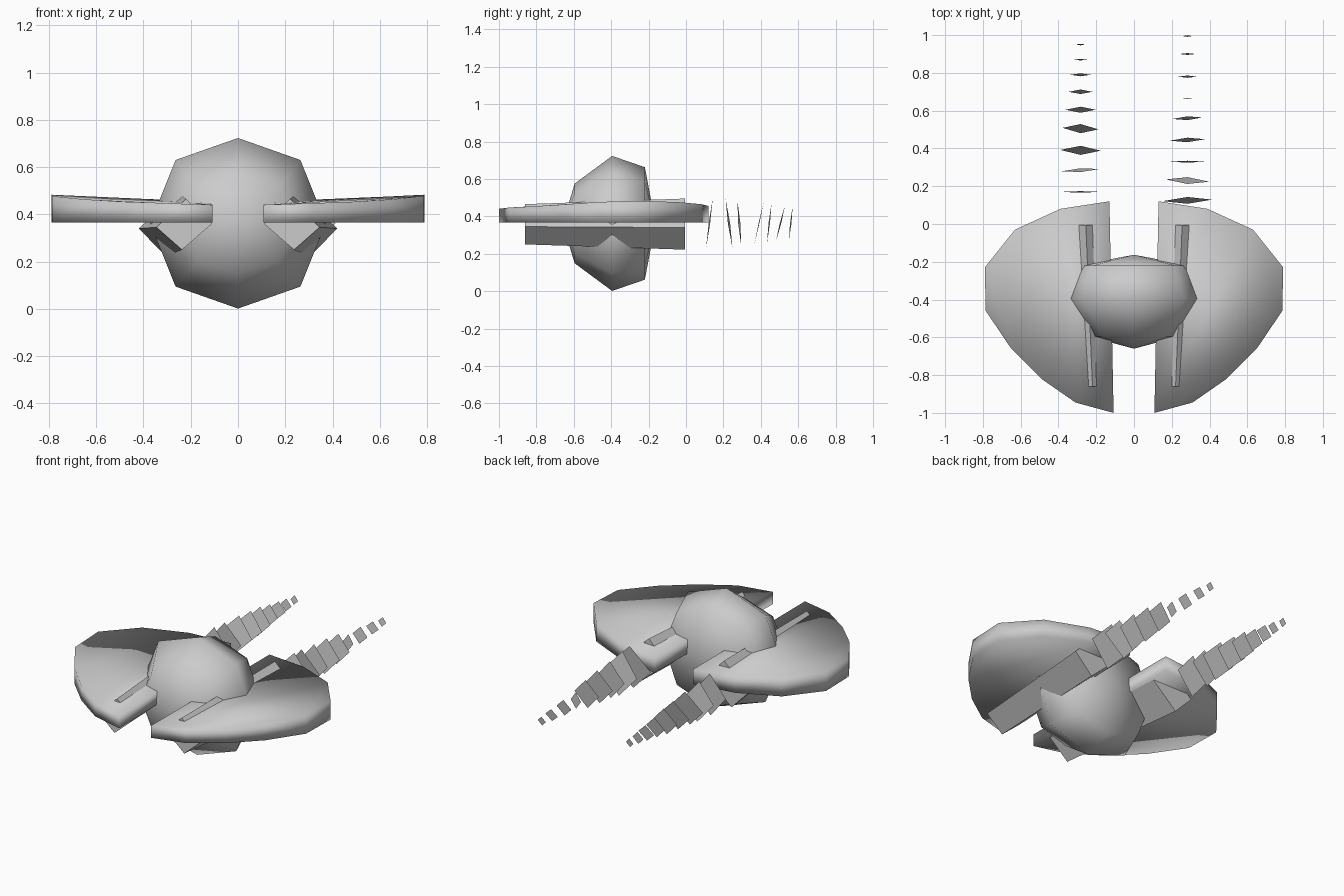
import bpy
import bmesh

if "Cube" in bpy.data.objects:
    bpy.data.objects.remove(bpy.data.objects["Cube"])

ZC = 0.362  # height of the centre line


def make_object(name, verts, faces, smooth=None):
    mesh = bpy.data.meshes.new(name)
    mesh.from_pydata(verts, [], faces)
    bm = bmesh.new()
    bm.from_mesh(mesh)
    bmesh.ops.recalc_face_normals(bm, faces=bm.faces)
    bm.to_mesh(mesh)
    bm.free()
    if smooth:
        mesh.shade_smooth()
    obj = bpy.data.objects.new(name, mesh)
    bpy.context.collection.objects.link(obj)
    return obj


def bridge(a, b, n):
    """Side quads between two rings starting at vertex a and b."""
    return [(a + i, a + (i + 1) % n, b + (i + 1) % n, b + i) for i in range(n)]


# Cabin: octagonal pod with three rings and a pole at each end
unit = [(1, 0), (.71, .72), (0, .97), (-.71, .72),
        (-1, 0), (-.71, -.72), (0, -.97), (.71, -.72)]
verts, faces = [], []
for y, rx, rz in [(-.595, .245, .22), (-.395, .372, .372), (-.22, .305, .31)]:
    verts += [(rx * u, y, ZC + rz * v) for u, v in unit]
faces = bridge(0, 8, 8) + bridge(8, 16, 8)
verts += [(0, -.66, ZC), (0, -.163, ZC)]
for i in range(8):
    faces += [(i, (i + 1) % 8, 24), (16 + i, 16 + (i + 1) % 8, 25)]
make_object("cabin", verts, faces, True)

# Outline of one wing: x, y, top height
outline = [(.13, .12, .455), (.39, .08, .465), (.63, -.03, .475),
           (.79, -.23, .483), (.785, -.46, .477), (.65, -.66, .463),
           (.49, -.82, .453), (.31, -.945, .447), (.108, -1.0, .44)]
# Engine cross-sections, front then back
engine_rings = [(-.86, [(.22, .465), (.345, .345), (.237, .25), (.11, .36)]),
                (-.005, [(.255, .495), (.42, .34), (.305, .222), (.14, .37)])]
# Exhaust flames: y, half width, lean of the top, half height, yaw
flames = {
    "right": [(.125, .13, .018, .135, -.004), (.23, .115, -.018, .13, .006),
              (.33, .095, .005, .115, 0), (.445, .093, .012, .105, -.004),
              (.56, .08, .01, .09, -.004), (.665, .035, .002, .05, 0),
              (.78, .05, .006, .05, 0), (.90, .042, .005, .038, 0),
              (.995, .027, .004, .028, 0)],
    "left": [(.17, .107, .004, .13, 0), (.285, .1, -.01, .12, .006),
             (.39, .107, .024, .11, -.002), (.505, .095, .024, .095, -.004),
             (.605, .08, .016, .085, 0), (.70, .063, .012, .065, 0),
             (.79, .053, .008, .05, 0), (.87, .037, .004, .038, 0),
             (.95, .025, .004, .028, 0)],
}

for side, s in (("right", 1), ("left", -1)):
    # Wing: half disc slab with a rising top
    n = len(outline)
    verts = [(s * x, y, .366) for x, y, z in outline]
    verts += [(s * x, y, z) for x, y, z in outline]
    faces = bridge(0, n, n) + [tuple(range(n)), tuple(range(n, 2 * n))]
    make_object(side + "_wing", verts, faces, True)

    # Engine: tapered diamond prism sunk into the wing
    verts = [(s * x, y, z) for y, ring in engine_rings for x, z in ring]
    faces = bridge(0, 4, 4) + [(0, 1, 2, 3), (4, 5, 6, 7)]
    make_object(side + "_engine", verts, faces)

    # Exhaust: row of shrinking diamond panels
    verts, faces = [], []
    cx = s * .283
    for y, w, lean, h, yaw in flames[side]:
        k = len(verts)
        verts += [(cx + w, y + yaw * -s, ZC), (cx, y + lean, ZC + h),
                  (cx - w, y + yaw * s, ZC), (cx, y - lean, ZC - h)]
        faces.append((k, k + 1, k + 2, k + 3))
    make_object(side + "_exhaust", verts, faces)
